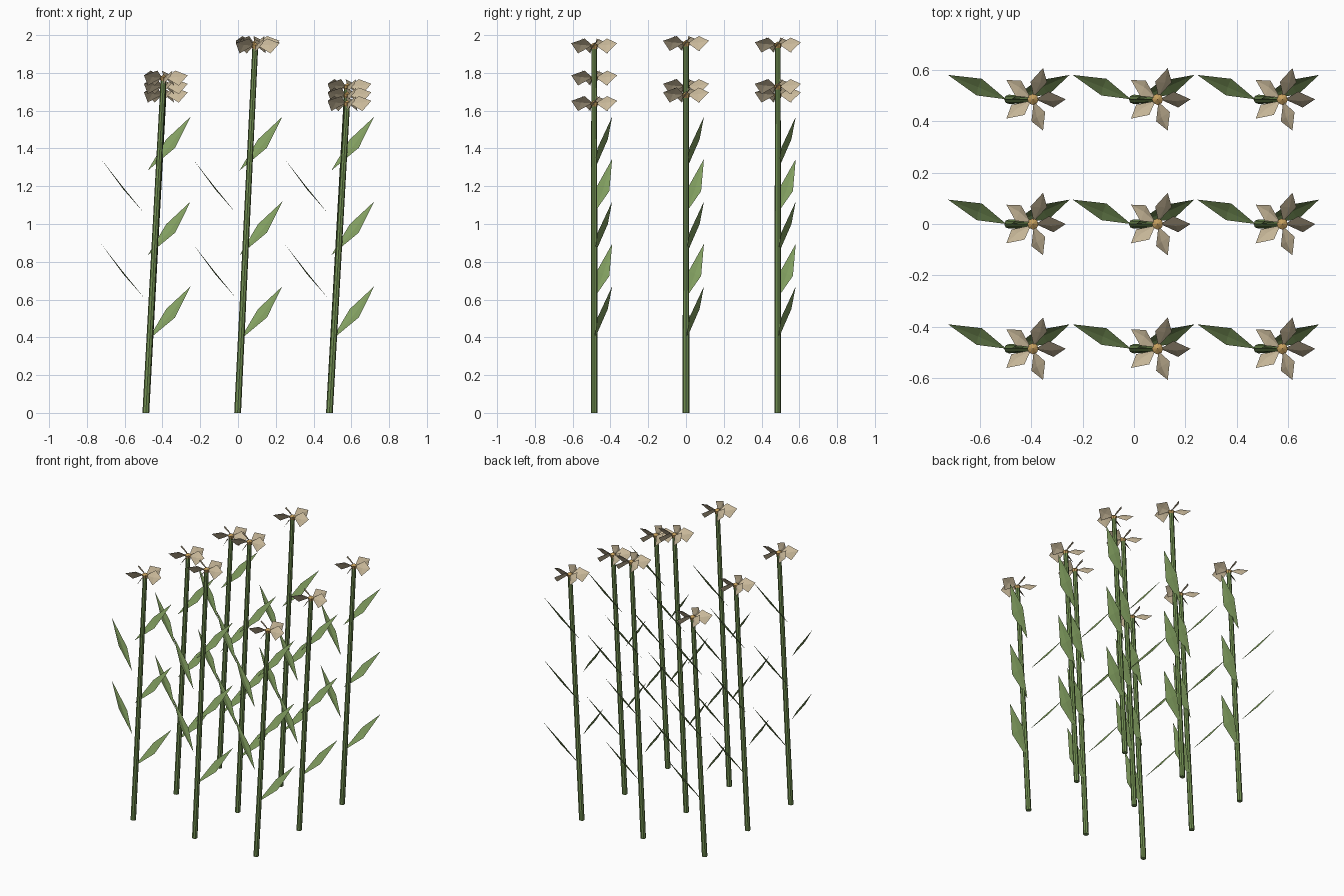
import bpy, bmesh, math
from mathutils import Vector, Matrix

if "Cube" in bpy.data.objects:
    bpy.data.objects.remove(bpy.data.objects["Cube"], do_unlink=True)


def material(name, rgb):
    m = bpy.data.materials.new(name)
    m.use_nodes = True
    m.diffuse_color = (*rgb, 1)
    m.node_tree.nodes["Principled BSDF"].inputs["Base Color"].default_value = (*rgb, 1)
    return m


stem_green = material("stem green", (0.17, 0.28, 0.085))
leaf_green = material("leaf green", (0.22, 0.34, 0.115))
petal_cream = material("petal cream", (0.58, 0.48, 0.32))
centre_gold = material("centre gold", (0.55, 0.34, 0.11))


def finish(bm, name, *mats):
    mesh = bpy.data.meshes.new(name)
    bm.to_mesh(mesh)
    bm.free()
    for m in mats:
        mesh.materials.append(m)
    return mesh


def place(mesh, name, location):
    obj = bpy.data.objects.new(name, mesh)
    obj.location = location
    bpy.context.collection.objects.link(obj)
    return obj


def blade(bm, root, side_a, tip, side_b, fold, turn=Matrix()):
    """Kite-shaped blade creased along its spine, facing upwards."""
    pts = [Vector(p) for p in (root, side_a, tip, side_b)]
    normal = (pts[2] - pts[0]).cross(pts[1] - pts[3]).normalized()
    if normal.z < 0:
        normal = -normal
    spine = (pts[1] + pts[3]) / 2 + normal * fold
    verts = [bm.verts.new(turn @ p) for p in pts]
    mid = bm.verts.new(turn @ spine)
    for i in range(4):
        face = bm.faces.new((verts[i], verts[(i + 1) % 4], mid))
        face.normal_update()
        if face.normal.z < 0:
            face.normal_flip()


# Leaves: one shape for each side of the stem
bm = bmesh.new()
blade(bm, (0.01, 0, 0), (0.108, 0.072, 0.165), (0.237, 0.095, 0.285), (0.155, 0.018, 0.12), -0.006)
right_leaf = finish(bm, "right_leaf", leaf_green)

bm = bmesh.new()
blade(bm, (-0.01, 0, 0), (-0.105, 0.08, 0.115), (-0.237, 0.095, 0.285), (-0.125, 0.015, 0.142), -0.006)
left_leaf = finish(bm, "left_leaf", leaf_green)

# Flower: five pinwheel petals and a small domed centre
bm = bmesh.new()
for i in range(5):
    blade(bm, (0.01, 0, 0), (0.062, 0.03, 0.037), (0.128, 0, 0.012), (0.08, -0.032, -0.042),
          0.008, Matrix.Rotation(math.tau * i / 5, 4, "Z"))
petal_count = len(bm.faces)
for r1, r2, depth, z in ((0.016, 0.022, 0.02, -0.008), (0.022, 0, 0.014, 0.009)):
    bmesh.ops.create_cone(bm, cap_ends=False, segments=8, radius1=r1, radius2=r2,
                          depth=depth, matrix=Matrix.Translation((0, 0, z)))
bm.faces.ensure_lookup_table()
for face in bm.faces[petal_count:]:
    face.material_index = 1
flower = finish(bm, "flower", petal_cream, centre_gold)


def stem_mesh(height, lean):
    """Eight-sided stem that leans sideways, with a level foot."""
    bm = bmesh.new()
    bmesh.ops.create_cone(bm, cap_ends=True, segments=8, radius1=0.018, radius2=0.015, depth=height,
                          matrix=Matrix.Translation((0, 0, height / 2)))
    for v in bm.verts:
        v.co.x += lean * v.co.z / height
    return finish(bm, "stem", stem_green)


# Three columns of three plants, front to back
spacing, lean, leaf_step = 0.486, 0.094, 0.449
heights = ((1.775, 1.73, 1.685), (1.945, 1.958, 1.95), (1.64, 1.685, 1.73))
for col, column in enumerate(heights):
    for row, height in enumerate(column):
        x, y = (col - 1) * spacing - 0.002, (row - 1) * spacing
        tag = f"_{col + 1}_{row + 1}"
        place(stem_mesh(height, lean), "stem" + tag, (x, y, 0))
        place(flower, "flower" + tag, (x + lean, y, height))
        for k in range(3):
            place(right_leaf, f"right_leaf{tag}_{k + 1}", (x, y, 0.385 + k * leaf_step))
        for k in range(2):
            place(left_leaf, f"left_leaf{tag}_{k + 1}", (x, y, 0.61 + k * leaf_step))
